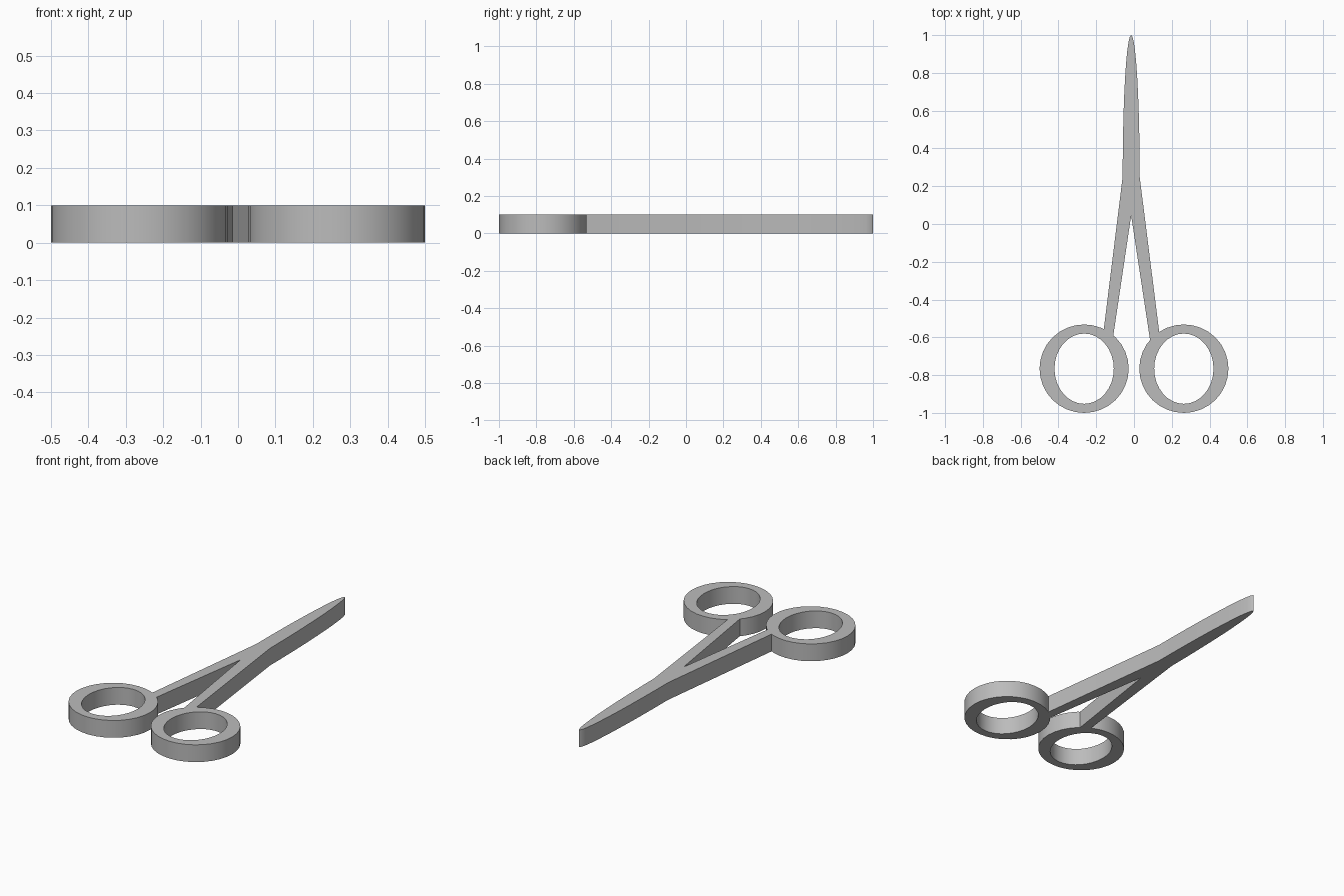
import bpy, bmesh, math

cube = bpy.data.objects.get("Cube")
if cube:
    bpy.data.objects.remove(cube, do_unlink=True)

THICK = 0.1
AXIS = -0.015   # x of the blade's centre line

steel = bpy.data.materials.new("grey steel")
steel.use_nodes = True
grey = (0.5, 0.5, 0.5, 1)
steel.diffuse_color = grey
steel.node_tree.nodes["Principled BSDF"].inputs["Base Color"].default_value = grey


def make_object(name, bm):
    bmesh.ops.recalc_face_normals(bm, faces=bm.faces)
    mesh = bpy.data.meshes.new(name)
    bm.to_mesh(mesh)
    bm.free()
    mesh.materials.append(steel)
    obj = bpy.data.objects.new(name, mesh)
    bpy.context.collection.objects.link(obj)
    return obj


def extrude_up(bm):
    result = bmesh.ops.extrude_face_region(bm, geom=bm.faces[:])
    verts = [g for g in result["geom"] if isinstance(g, bmesh.types.BMVert)]
    bmesh.ops.translate(bm, verts=verts, vec=(0, 0, THICK))


def finger_ring(name, x):
    """Flat ring: round outside, upright oval hole."""
    bm = bmesh.new()
    sides = 32
    loops = []
    for rx, ry in ((0.236, 0.234), (0.157, 0.186)):
        angles = [math.tau * i / sides for i in range(sides)]
        loops.append([bm.verts.new((x + rx * math.cos(a), -0.766 + ry * math.sin(a), 0))
                      for a in angles])
    outer, inner = loops
    for i in range(sides):
        j = (i + 1) % sides
        bm.faces.new((outer[i], outer[j], inner[j], inner[i]))
    extrude_up(bm)
    return make_object(name, bm)


# Blade with two shanks: half-oval tip, then a forked outline
steps = 20
tip = [(AXIS + 0.045 * math.cos(math.pi * i / steps),
        0.25 + 0.75 * math.sin(math.pi * i / steps)) for i in range(steps + 1)]
fork = [(-0.164, -0.59), (-0.114, -0.62), (AXIS, 0.045), (0.089, -0.64), (0.137, -0.60)]
bm = bmesh.new()
bm.faces.new([bm.verts.new((x, y, 0)) for x, y in tip + fork])
extrude_up(bm)
body = make_object("blade_and_shanks", bm)

# Finger rings, fused with the shanks
for name, x in (("right_finger_ring", -0.264), ("left_finger_ring", 0.264)):
    ring = finger_ring(name, x)
    join = body.modifiers.new("join " + name, "BOOLEAN")
    join.operation = "UNION"
    join.solver = "EXACT"
    join.object = ring
    bpy.context.view_layer.objects.active = body
    body.select_set(True)
    bpy.ops.object.modifier_apply(modifier=join.name)
    bpy.data.objects.remove(ring, do_unlink=True)

body.name = "scissors_body"
bpy.ops.object.shade_smooth_by_angle(angle=math.radians(30))
